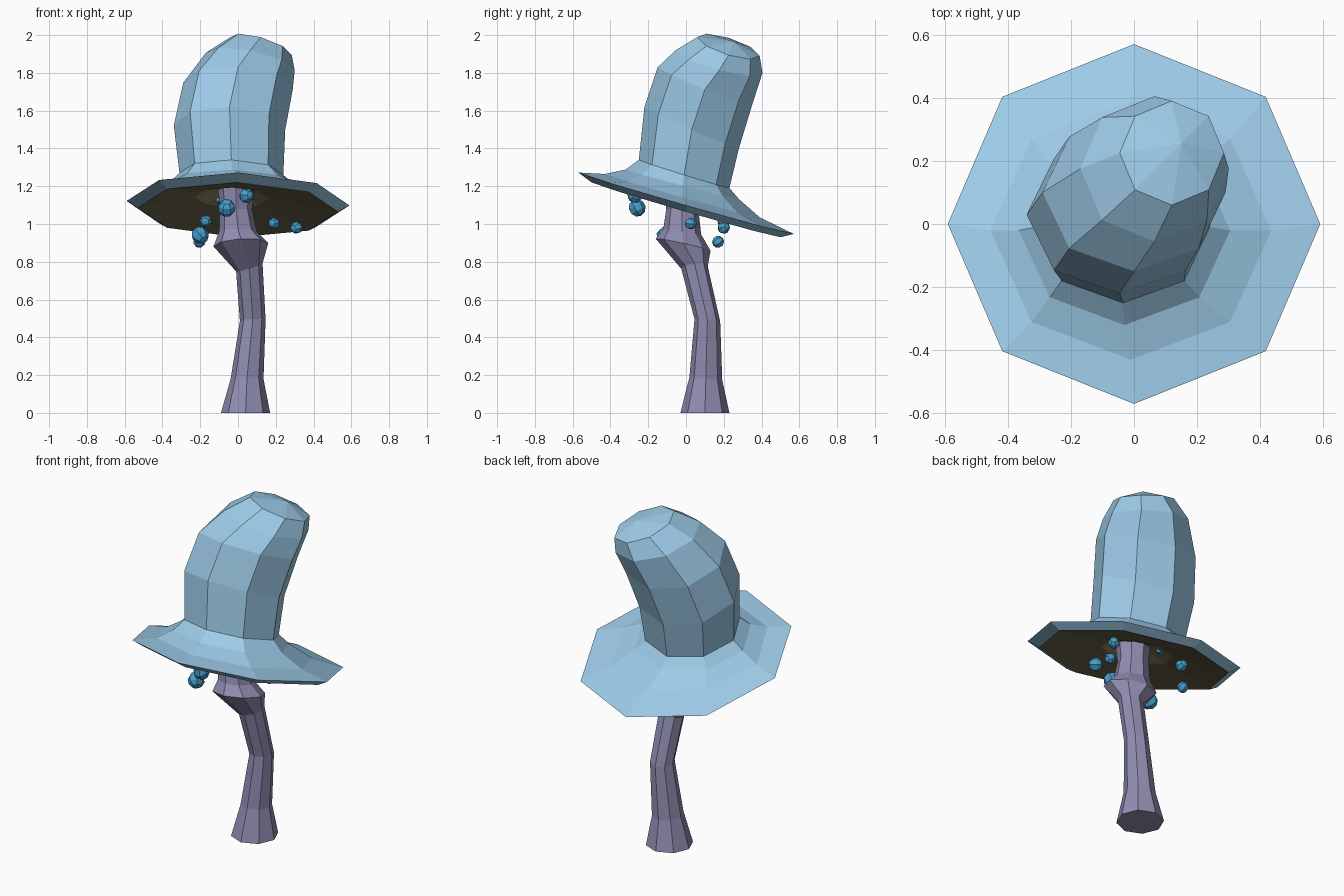
import bpy, bmesh, math

if "Cube" in bpy.data.objects:
    bpy.data.objects.remove(bpy.data.objects["Cube"])


def material(name, rgb):
    m = bpy.data.materials.new(name)
    m.diffuse_color = (*rgb, 1)
    m.use_nodes = True
    m.node_tree.nodes["Principled BSDF"].inputs["Base Color"].default_value = m.diffuse_color
    return m


BLUE = material("cap_blue", (0.34, 0.60, 0.81))
BROWN = material("under_brown", (0.16, 0.14, 0.075))
OLIVE = material("hollow_olive", (0.30, 0.26, 0.13))
PURPLE = material("stem_purple", (0.28, 0.27, 0.44))
SPORE = material("spore_blue", (0.06, 0.34, 0.60))


def finish(name, bm, mats):
    bmesh.ops.recalc_face_normals(bm, faces=bm.faces[:])
    me = bpy.data.meshes.new(name)
    bm.to_mesh(me)
    bm.free()
    for m in mats:
        me.materials.append(m)
    ob = bpy.data.objects.new(name, me)
    bpy.context.collection.objects.link(ob)
    return ob


def loft(name, rings, mats, tips=(None, None), sides=8):
    """Ring = centre x, y, z, radius x, y, slope x, y, material of the band after it."""
    bm = bmesh.new()
    loops = []
    for cx, cy, cz, rx, ry, sx, sy, mi in rings:
        loop = []
        for k in range(sides):
            a = 2 * math.pi * k / sides
            dx, dy = rx * math.cos(a), ry * math.sin(a)
            loop.append(bm.verts.new((cx + dx, cy + dy, cz + sx * dx + sy * dy)))
        loops.append(loop)
    for a, b, ring in zip(loops, loops[1:], rings):
        for k in range(sides):
            n = (k + 1) % sides
            bm.faces.new((a[k], a[n], b[n], b[k])).material_index = ring[7]
    # close the ends with a fan or a flat face
    for loop, tip, mi in ((loops[0], tips[0], rings[0][7]), (loops[-1], tips[1], rings[-1][7])):
        if tip:
            t = bm.verts.new(tip)
            for k in range(sides):
                bm.faces.new((loop[k], loop[(k + 1) % sides], t)).material_index = mi
        else:
            bm.faces.new(loop).material_index = mi
    return finish(name, bm, mats)


# Leaning cap: crown from the top, flared brim, underside and hollow
loft("cap", [
    (0.12, 0.225, 1.94, 0.165, 0.165, -0.28, -0.30, 0),
    (0.065, 0.175, 1.86, 0.235, 0.23, -0.20, -0.26, 0),
    (0.00, 0.10, 1.73, 0.29, 0.25, -0.06, -0.40, 0),
    (-0.045, 0.03, 1.51, 0.295, 0.25, -0.04, -0.44, 0),
    (-0.035, -0.01, 1.265, 0.275, 0.24, -0.02, -0.31, 0),
    (-0.03, -0.02, 1.21, 0.335, 0.30, -0.02, -0.26, 0),
    (-0.01, -0.02, 1.15, 0.445, 0.41, -0.02, -0.28, 0),
    (0.00, 0.00, 1.11, 0.59, 0.57, -0.02, -0.285, 0),
    (0.00, 0.00, 1.075, 0.53, 0.50, -0.02, -0.29, 1),
    (-0.03, -0.01, 1.14, 0.20, 0.19, -0.02, -0.28, 2),
], [BLUE, BROWN, OLIVE], tips=((0.15, 0.255, 1.965), (-0.02, -0.01, 1.20)))

# Bent stem with a flared foot and a collar
loft("stem", [(x, y, z, r, r, sx, sy, 0) for x, y, z, r, sx, sy in (
    (0.04, 0.10, 0.00, 0.13, 0, 0),
    (0.048, 0.105, 0.18, 0.087, 0, -0.1),
    (0.078, 0.113, 0.49, 0.068, 0.05, -0.1),
    (0.06, 0.045, 0.77, 0.07, 0.3, 0.1),
    (0.015, -0.015, 0.89, 0.145, 0.06, -0.22),
    (0.00, -0.02, 0.96, 0.10, 0, -0.15),
    (-0.01, -0.02, 1.08, 0.085, 0, 0),
    (-0.01, -0.02, 1.22, 0.10, 0, 0))], [PURPLE])

# Floating spores under the brim
for i, (x, y, z, r) in enumerate((
        (-0.06, -0.26, 1.085, 0.047), (0.045, -0.27, 1.15, 0.04),
        (-0.20, -0.11, 0.94, 0.047), (-0.205, 0.17, 0.905, 0.032),
        (-0.17, 0.20, 1.015, 0.034), (0.19, 0.025, 1.003, 0.032),
        (0.31, 0.20, 0.98, 0.033), (0.17, 0.10, 1.13, 0.02),
        (-0.10, 0.10, 1.13, 0.024))):
    bm = bmesh.new()
    bmesh.ops.create_uvsphere(bm, u_segments=7, v_segments=5, radius=r)
    ob = finish(f"spore_{i + 1}", bm, [SPORE])
    ob.location = (x, y, z)
    ob.rotation_euler = (0.5 + i, 0.3 * i, 0.7 * i)
